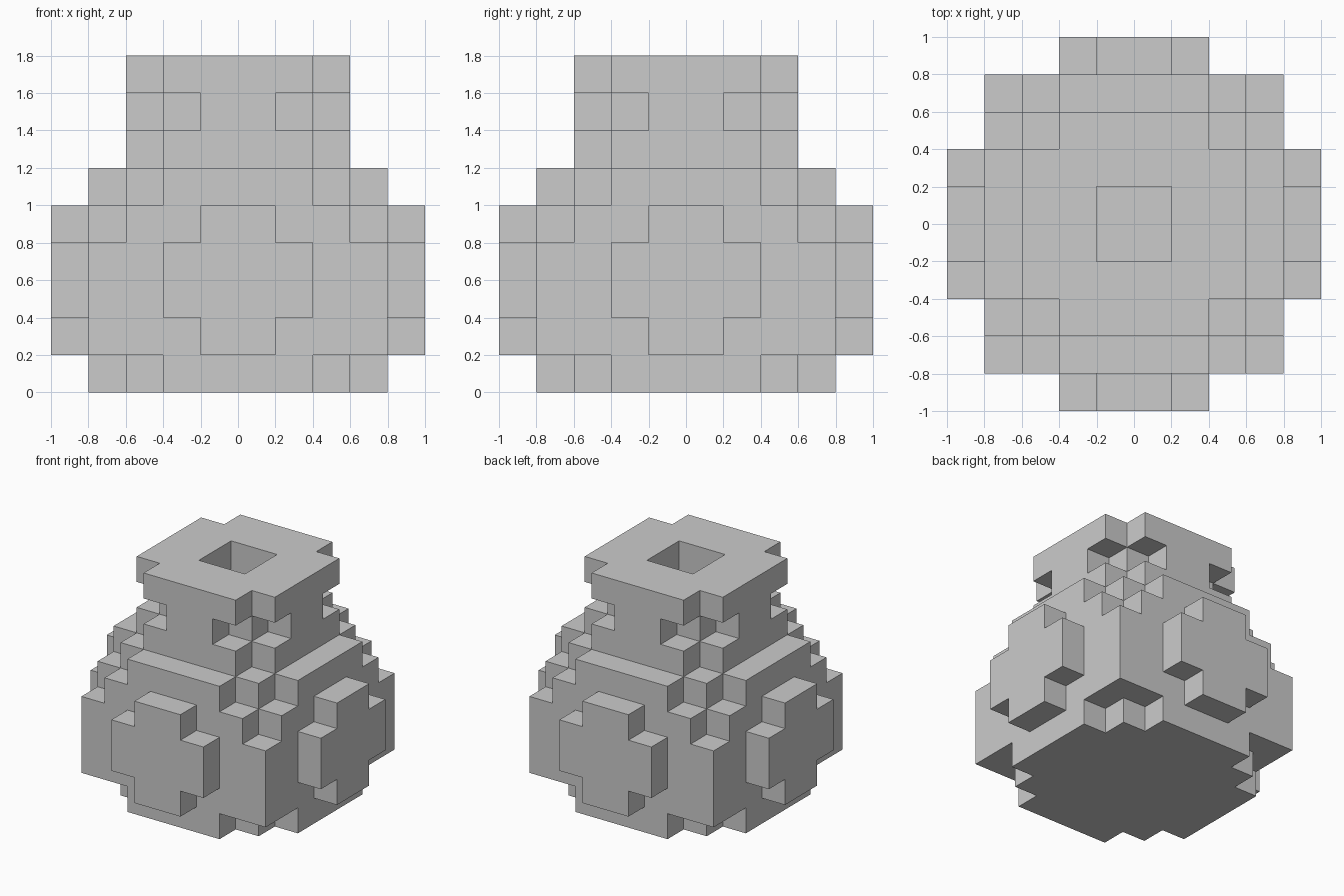
import bpy, bmesh, math
from mathutils import Matrix, Vector

U = 0.2  # size of one block

if "Cube" in bpy.data.objects:
    bpy.data.objects.remove(bpy.data.objects["Cube"])

grey = bpy.data.materials.new("light_grey")
grey.use_nodes = True
colour = (0.6, 0.6, 0.6, 1.0)
grey.diffuse_color = colour
grey.node_tree.nodes["Principled BSDF"].inputs["Base Color"].default_value = colour


def finish(bm, name):
    """Weld, scale from blocks to units and link the part."""
    bmesh.ops.remove_doubles(bm, verts=bm.verts, dist=0.001)
    bmesh.ops.recalc_face_normals(bm, faces=bm.faces)
    bmesh.ops.scale(bm, vec=(U, U, U), verts=bm.verts)
    mesh = bpy.data.meshes.new(name)
    bm.to_mesh(mesh)
    bm.free()
    mesh.materials.append(grey)
    obj = bpy.data.objects.new(name, mesh)
    bpy.context.collection.objects.link(obj)
    return obj


def ring_layer(name, half, z0, z1, hole):
    """Four-fold slab: half lists one side's outline from its corner to its middle."""
    outer = [(x, -y) for x, y in half] + half[::-1]
    inner = [(hole, hole), (hole, -hole)] if hole else [(0, 0)]
    bm = bmesh.new()
    for k in range(4):
        turn = Matrix.Rotation(k * math.pi / 2, 3, "Z")

        def face(points):
            bm.faces.new([bm.verts.new(turn @ Vector(p)) for p in points])

        loop = outer + inner
        face([(x, y, z1) for x, y in loop])
        face([(x, y, z0) for x, y in reversed(loop)])
        for path in (outer, inner):
            for (ax, ay), (bx, by) in zip(path, path[1:]):
                face([(ax, ay, z0), (bx, by, z0), (bx, by, z1), (ax, ay, z1)])
    return finish(bm, name)


def side_plate(name, k):
    """Raised rounded-cross plate on one side of the belly."""
    right = [(1, 1), (1, 2), (2, 2), (2, 4), (1, 4), (1, 5)]
    outline = right + [(-y, z) for y, z in reversed(right)]
    bm = bmesh.new()
    base = bm.faces.new([bm.verts.new((4, y, z)) for y, z in outline])
    ext = bmesh.ops.extrude_face_region(bm, geom=[base], use_keep_orig=True)
    verts = [v for v in ext["geom"] if isinstance(v, bmesh.types.BMVert)]
    bmesh.ops.translate(bm, vec=(1, 0, 0), verts=verts)
    bmesh.ops.rotate(bm, verts=bm.verts, cent=(0, 0, 0),
                     matrix=Matrix.Rotation(k * math.pi / 2, 3, "Z"))
    return finish(bm, name)


# Corner outlines: stepped, notched or square
wide_step = [(3, 3), (3, 2), (4, 2)]
wide_notch = [(3, 3), (4, 3)]
wide_square = [(4, 4)]
neck_step = [(2, 2), (2, 1), (3, 1)]
neck_notch = [(2, 2), (3, 2)]

# Jar body, from floor to rim, with a square shaft inside
for name, half, z0, z1, hole in [
    ("base", wide_step, 0, 1, 0),
    ("belly", wide_square, 1, 4, 1),
    ("upper_belly", wide_notch, 4, 5, 1),
    ("shoulder", wide_step, 5, 6, 1),
    ("neck", neck_notch, 6, 7, 1),
    ("neck_groove", neck_step, 7, 8, 1),
    ("rim", neck_notch, 8, 9, 1),
]:
    ring_layer(name, half, z0, z1, hole)

# Raised plates on the four sides
for k, side in enumerate(("left", "back", "right", "front")):
    side_plate(side + "_plate", k)
